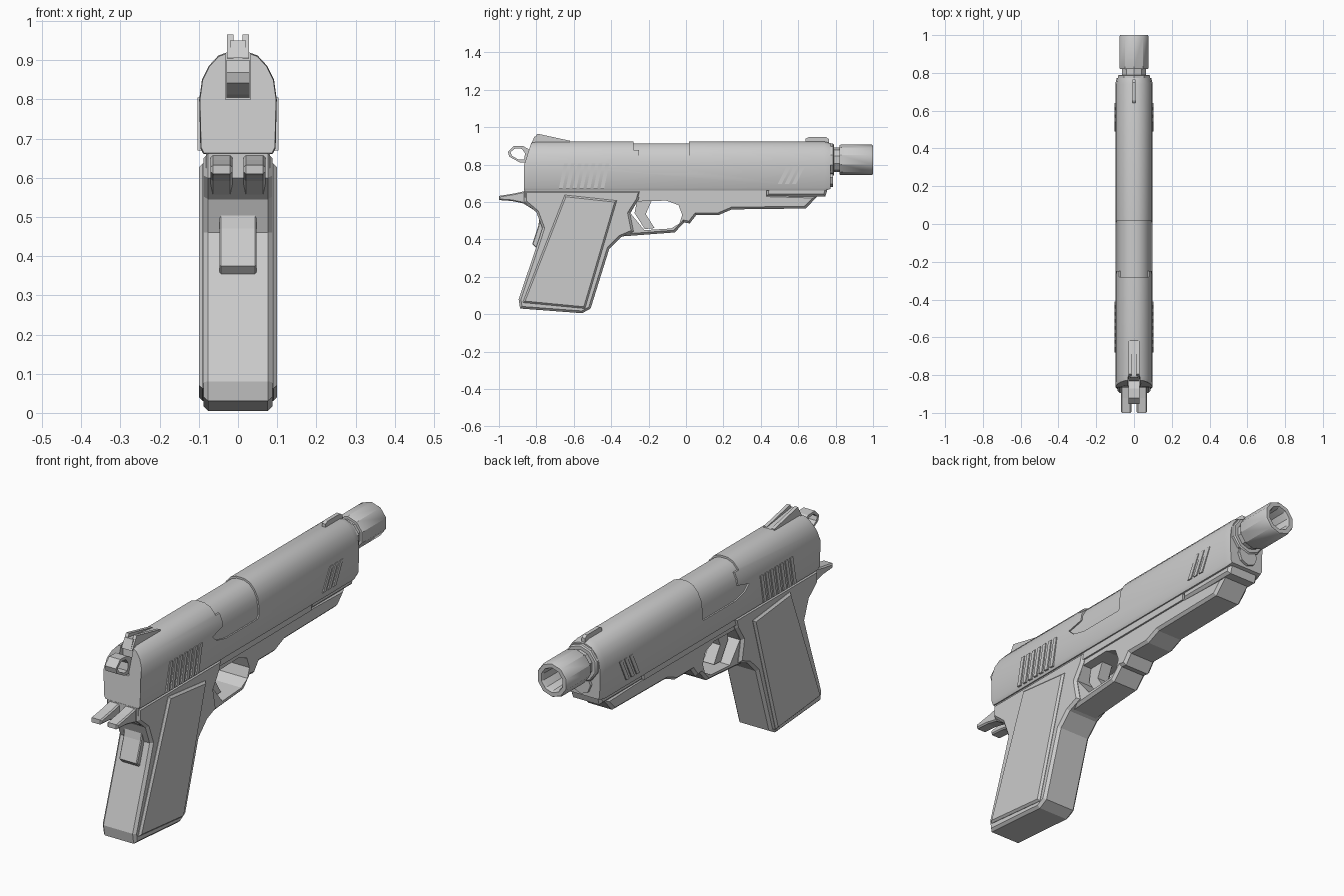
import bpy, bmesh, math
from mathutils import Vector


def finish(name, bm):
    bmesh.ops.recalc_face_normals(bm, faces=bm.faces[:])
    me = bpy.data.meshes.new(name)
    bm.to_mesh(me)
    bm.free()
    ob = bpy.data.objects.new(name, me)
    bpy.context.collection.objects.link(ob)
    return ob


def prism(name, pts, x0, x1, chamfer=0.0):
    """Side-view (y, z) outline extruded from x0 to x1, rims optionally chamfered."""
    bm = bmesh.new()
    a = [bm.verts.new((x0, y, z)) for y, z in pts]
    b = [bm.verts.new((x1, y, z)) for y, z in pts]
    caps = [bm.faces.new(a), bm.faces.new(b)]
    for i in range(len(pts)):
        j = (i + 1) % len(pts)
        bm.faces.new((a[i], a[j], b[j], b[i]))
    bmesh.ops.recalc_face_normals(bm, faces=bm.faces[:])
    if chamfer:
        rims = list({e for f in caps for e in f.edges})
        bmesh.ops.bevel(bm, geom=rims, offset=chamfer, segments=1,
                        affect='EDGES', clamp_overlap=True)
    return finish(name, bm)


def loft(name, rings, cap=True):
    bm = bmesh.new()
    vs = [[bm.verts.new(p) for p in ring] for ring in rings]
    n = len(vs[0])
    for r, q in zip(vs, vs[1:]):
        for i in range(n):
            bm.faces.new((r[i], r[(i + 1) % n], q[(i + 1) % n], q[i]))
    if cap:
        bm.faces.new(vs[0])
        bm.faces.new(vs[-1])
    return finish(name, bm)


def lathe(name, profile, sides, cz):
    """Rings of (y, radius) around the bore axis, vertex at the top."""
    ang = [math.tau * i / sides for i in range(sides)]
    return loft(name, [[(r * math.sin(t), y, cz + r * math.cos(t)) for t in ang]
                       for y, r in profile])


def cut(ob, cutter):
    cutter.hide_render = True
    m = ob.modifiers.new("cut", 'BOOLEAN')
    m.operation = 'DIFFERENCE'
    m.solver = 'EXACT'
    m.object = cutter
    bpy.context.view_layer.objects.active = ob
    bpy.ops.object.modifier_apply(modifier=m.name)
    bpy.data.objects.remove(cutter)


def smooth(ob, angle=32):
    bpy.ops.object.select_all(action='DESELECT')
    ob.select_set(True)
    bpy.context.view_layer.objects.active = ob
    bpy.ops.object.shade_smooth_by_angle(angle=math.radians(angle))


# slide: rounded-top cross-section with a raked rear and tapered nose
half = [(0.088, 0.66), (0.096, 0.675), (0.099, 0.80), (0.092, 0.85),
        (0.075, 0.885), (0.05, 0.912), (0.02, 0.923)]
section = half + [(-x, z) for x, z in reversed(half)]


def ring(y, s=1.0, rake=0.0):
    return [(x * s, y + rake * max(0, z - 0.8), 0.79 + (z - 0.79) * s) for x, z in section]


slide = loft("slide", [ring(-0.865, 0.98, 0.32), ring(-0.845, 1, 0.32),
                       ring(0.74), ring(0.772, 0.93)])
port = [(-0.28, 1.0), (-0.28, 0.877), (-0.25, 0.877), (-0.25, 0.82), (-0.33, 0.80),
        (-0.30, 0.772), (-0.23, 0.755), (0.01, 0.755), (0.017, 0.77), (0.017, 1.0)]
cut(slide, prism("port_cutter", port, -0.2, 0.2))
cut(slide, prism("hammer_slot_cutter",
                 [(-1, 0.80), (-0.82, 0.80), (-0.80, 1.0), (-1, 1.0)], -0.032, 0.032))
smooth(slide)

# barrel chamber showing through the port
smooth(loft("chamber", [ring(-0.36, 0.93), ring(0.05, 0.93)]))

# lower nose of the slide
prism("slide_nose", [(0.43, 0.67), (0.43, 0.63), (0.745, 0.63), (0.77, 0.71), (0.74, 0.71)],
      -0.08, 0.08, 0.012)

# bushing, neck and hollow muzzle sleeve
smooth(lathe("bushing", [(0.74, 0.088), (0.785, 0.088), (0.79, 0.082)], 10, 0.825))
smooth(lathe("recoil_plug", [(0.74, 0.05), (0.785, 0.05)], 8, 0.73))
smooth(lathe("barrel_neck", [(0.75, 0.066), (0.84, 0.066)], 10, 0.825))
smooth(lathe("muzzle_sleeve", [(0.82, 0.06), (0.82, 0.078), (0.827, 0.081), (0.993, 0.081),
                               (1.0, 0.077), (1.0, 0.058), (0.985, 0.052), (0.88, 0.05)],
             10, 0.825))

# slanted grip ribs on both sides of the slide
for s in (1, -1):
    for i in range(7):
        y = -0.68 + i * 0.037
        prism("rear_rib", [(y, 0.67), (y + 0.02, 0.67), (y + 0.048, 0.805), (y + 0.028, 0.805)],
              s * 0.085, s * 0.103)
    for i in range(3):
        y = 0.49 + i * 0.038
        prism("front_rib", [(y, 0.695), (y + 0.022, 0.695), (y + 0.075, 0.80), (y + 0.053, 0.80)],
              s * 0.085, s * 0.102)

# sights
prism("front_sight", [(0.64, 0.91), (0.64, 0.938), (0.655, 0.946), (0.75, 0.946),
                      (0.765, 0.935), (0.765, 0.91)], -0.009, 0.009)
prism("rear_sight_base", [(-0.83, 0.905), (-0.81, 0.95), (-0.62, 0.925), (-0.6, 0.91)],
      -0.02, 0.02)
for s in (1, -1):
    prism("rear_sight_blade", [(-0.83, 0.905), (-0.795, 0.965), (-0.62, 0.927), (-0.62, 0.90)],
          s * 0.012, s * 0.028)

# ring hammer
hammer = prism("hammer", [(-0.952, 0.868), (-0.92, 0.9), (-0.87, 0.898), (-0.82, 0.87),
                          (-0.82, 0.805), (-0.89, 0.812), (-0.945, 0.842)], -0.029, 0.029)
cut(hammer, prism("hammer_hole", [(-0.938, 0.867), (-0.912, 0.887), (-0.878, 0.884),
                                  (-0.86, 0.86), (-0.866, 0.826), (-0.895, 0.826),
                                  (-0.932, 0.848)], -0.1, 0.1))

# grip frame
prism("grip_frame", [(-0.865, 0.662), (-0.865, 0.60), (-0.80, 0.545), (-0.768, 0.46),
                     (-0.80, 0.36), (-0.895, 0.08), (-0.887, 0.03), (-0.555, 0.005),
                     (-0.51, 0.03), (-0.41, 0.35), (-0.35, 0.41), (-0.28, 0.44),
                     (-0.30, 0.54), (-0.255, 0.61), (-0.24, 0.662)], -0.088, 0.088, 0.012)

# front frame with the trigger guard opening and stepped dust cover
front = prism("front_frame", [(-0.45, 0.664), (-0.45, 0.41), (-0.35, 0.415), (-0.06, 0.437),
                              (-0.01, 0.49), (0.02, 0.485), (0.055, 0.53), (0.175, 0.53),
                              (0.245, 0.56), (0.64, 0.565), (0.705, 0.632), (0.44, 0.64),
                              (0.43, 0.664)], -0.074, 0.074, 0.012)
hole = [(-0.26, 0.603), (-0.105, 0.607), (-0.04, 0.583), (-0.02, 0.53), (-0.035, 0.485),
        (-0.08, 0.458), (-0.222, 0.449), (-0.297, 0.54)]
cut(front, prism("guard_cutter", hole, -0.2, 0.2))
cut(bpy.data.objects["grip_frame"], prism("guard_cutter", hole, -0.2, 0.2))

# trigger
prism("trigger", [(-0.26, 0.615), (-0.18, 0.615), (-0.215, 0.535), (-0.168, 0.46),
                  (-0.22, 0.455), (-0.275, 0.54)], -0.028, 0.028)

# frame rail tucked under the slide
prism("frame_rail", [(-0.86, 0.625), (-0.86, 0.67), (0.43, 0.67), (0.43, 0.63)],
      -0.082, 0.082)

# grip panels and forked tail, one per side
for s in (1, -1):
    prism("grip_panel", [(-0.648, 0.637), (-0.37, 0.607), (-0.54, 0.03), (-0.873, 0.062)],
          s * 0.06, s * 0.099, 0.009)
    prism("tail_prong", [(-1.0, 0.632), (-0.92, 0.645), (-0.85, 0.66), (-0.76, 0.655),
                         (-0.76, 0.53), (-0.795, 0.545), (-0.87, 0.592), (-0.93, 0.605),
                         (-1.0, 0.61)], s * 0.014, s * 0.07, 0.006)

# grip safety on the backstrap
prism("grip_safety", [(-0.78, 0.53), (-0.765, 0.53), (-0.74, 0.35), (-0.80, 0.352),
                      (-0.822, 0.375), (-0.79, 0.47)], -0.047, 0.047, 0.004)
